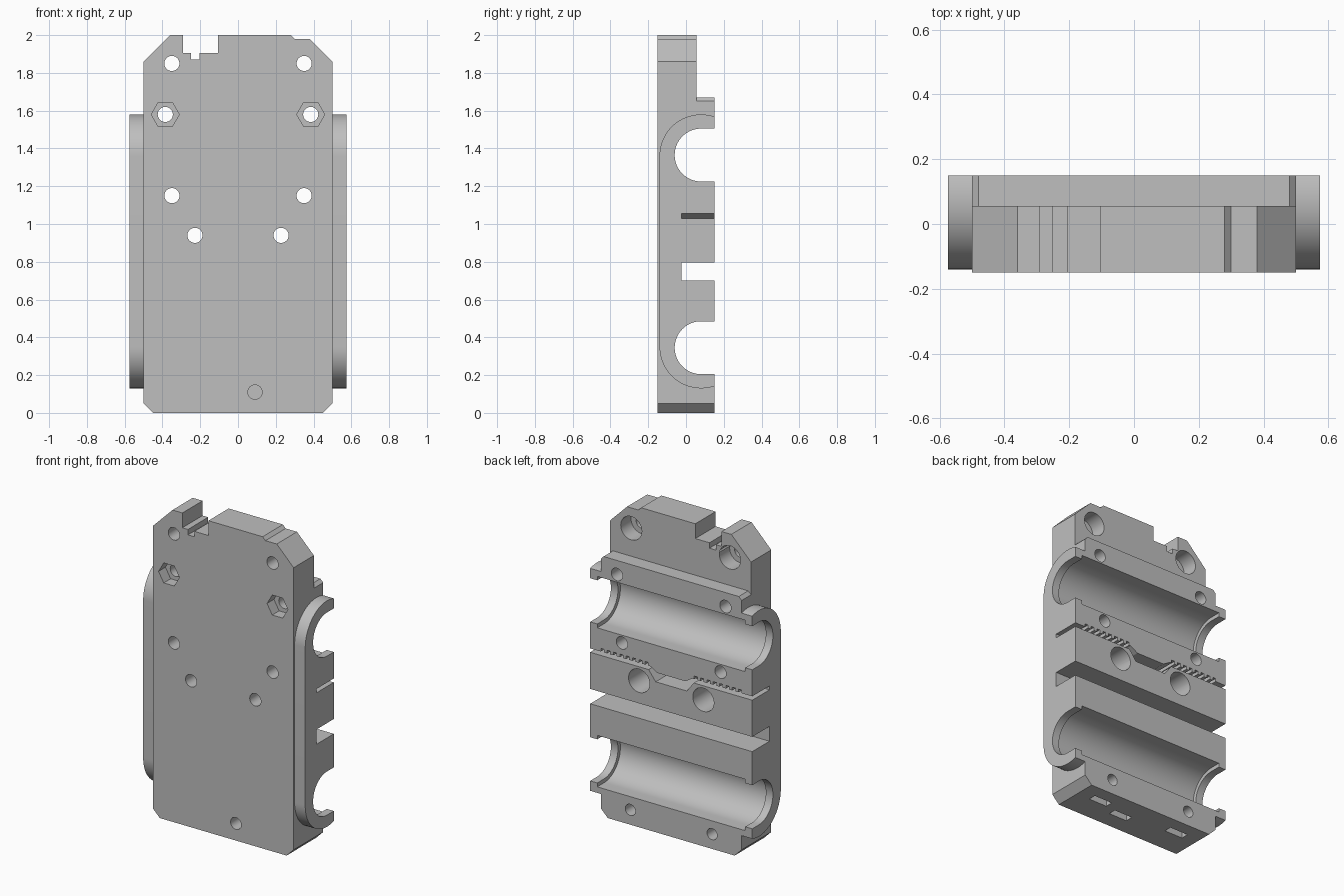
import bpy, bmesh
from math import sin, cos, pi, radians
from mathutils import Vector

scene = bpy.context.scene
if "Cube" in bpy.data.objects:
    bpy.data.objects.remove(bpy.data.objects["Cube"], do_unlink=True)

BACK, FRONT = 0.15, -0.15
WING = 0.575
PLATE_BACK = 0.055
SLOT_FLOOR = -0.025

grey = bpy.data.materials.new("plain_grey")
grey.use_nodes = True
grey.diffuse_color = (0.52, 0.52, 0.52, 1)
grey.node_tree.nodes["Principled BSDF"].inputs["Base Color"].default_value = grey.diffuse_color


def prism(name, points, axis, lo, hi):
    """Extrude a flat outline: axis 'y' takes (x, z) points, axis 'x' takes (y, z)."""
    bm = bmesh.new()
    place = (lambda a, b: (a, lo, b)) if axis == "y" else (lambda a, b: (lo, a, b))
    face = bm.faces.new([bm.verts.new(place(a, b)) for a, b in points])
    out = bmesh.ops.extrude_face_region(bm, geom=[face])
    offset = Vector((0, hi - lo, 0)) if axis == "y" else Vector((hi - lo, 0, 0))
    verts = [v for v in out["geom"] if isinstance(v, bmesh.types.BMVert)]
    bmesh.ops.translate(bm, verts=verts, vec=offset)
    bmesh.ops.recalc_face_normals(bm, faces=bm.faces)
    mesh = bpy.data.meshes.new(name)
    bm.to_mesh(mesh)
    bm.free()
    obj = bpy.data.objects.new(name, mesh)
    scene.collection.objects.link(obj)
    return obj


def arc(a, b, r, start, end, steps):
    angles = [radians(start + (end - start) * i / steps) for i in range(steps + 1)]
    return [(a + r * cos(t), b + r * sin(t)) for t in angles]


def rect(a0, a1, b0, b1):
    return [(a0, b0), (a1, b0), (a1, b1), (a0, b1)]


def combine(obj, tools, operation):
    """Apply a boolean with each tool, then discard the tools."""
    for tool in tools:
        tool.hide_render = True
        mod = obj.modifiers.new(tool.name, "BOOLEAN")
        mod.operation, mod.solver, mod.object = operation, "EXACT", tool
    bpy.context.view_layer.update()
    deps = bpy.context.evaluated_depsgraph_get()
    result = bpy.data.meshes.new_from_object(obj.evaluated_get(deps))
    obj.modifiers.clear()
    obj.data = result
    for tool in tools:
        bpy.data.objects.remove(tool, do_unlink=True)


def drill(x, z, r, lo, hi, sides=32):
    """Round (or hexagonal) hole along y."""
    return prism("hole", arc(x, z, r, 0, 360 - 360 / sides, sides - 1), "y", lo, hi)


def channel(y, z, r, half_width):
    """U-shaped bearing channel along x, open at the back."""
    outline = arc(y, z, r, 90, 270, 32) + [(0.3, z - r), (0.3, z + r)]
    return prism("channel", outline, "x", -half_width, half_width)


# Front plate with clipped corners and a stepped notch in the top edge
base = [(-0.5, 0.05), (-0.45, 0), (0.45, 0), (0.5, 0.05)]
carriage = prism("carriage_body", base + [
    (0.5, 1.86), (0.38, 1.98), (0.3, 1.98), (0.28, 2), (-0.105, 2),
    (-0.105, 1.905), (-0.205, 1.905), (-0.205, 1.87), (-0.25, 1.87),
    (-0.25, 1.905), (-0.29, 1.905), (-0.29, 2), (-0.36, 2), (-0.5, 1.86)],
    "y", FRONT, PLATE_BACK)

# Thick rear block and the rounded bearing housing that sticks out on both sides
rear_block = prism("rear_block", base + [(0.5, 1.65), (0.48, 1.67), (-0.48, 1.67), (-0.5, 1.65)],
                   "y", 0, BACK)
housing = prism("bearing_housing",
                arc(0.08, 1.36, 0.22, 71.5, 180, 32) + arc(0.08, 0.35, 0.22, 180, 288.5, 32),
                "x", -WING, WING)
combine(carriage, [rear_block, housing], "UNION")

# Bearing channels: narrow end openings and wider inner pockets
cutters = []
for z in (1.365, 0.345):
    cutters += [channel(0.08, z, 0.14, 0.7), channel(0.08, z, 0.165, 0.525)]

# Plain belt return groove
cutters.append(prism("return_groove", rect(SLOT_FLOOR, 0.3, 0.7, 0.795), "x", -0.7, 0.7))

# Toothed belt slot that dips in the middle
ceiling = [(0.7, 1.055)]
for i in range(8):
    x = 0.5 - 0.045 * i
    ceiling += [(x, 1.055), (x, 1.075), (x - 0.022, 1.075), (x - 0.022, 1.055)]
ceiling += [(0.15, 1.055), (0.1, 1.025)]
floor = [(0.11, 0.965), (0.16, 1.03), (0.7, 1.03)]
mirror = lambda pts: [(-x, z) for x, z in reversed(pts)]
cutters.append(prism("belt_slot", ceiling + mirror(ceiling) + mirror(floor) + floor,
                     "y", SLOT_FLOOR, 0.3))

# Mirrored screw holes, counterbores, nut pockets and nut slots
for s in (-1, 1):
    for x, z in ((0.35, 1.85), (0.385, 1.58), (0.35, 1.15), (0.228, 0.94)):
        cutters.append(drill(s * x, z, 0.04, -0.3, 0.3))
    cutters.append(drill(s * 0.35, 1.85, 0.075, -0.05, 0.3))
    cutters.append(drill(s * 0.228, 0.94, 0.075, -0.02, 0.3))
    cutters.append(drill(s * 0.385, 1.58, 0.074, -0.3, -0.08, 6))
    cutters.append(drill(s * 0.29, 0.095, 0.036, -0.06, 0.3))
    cutters.append(prism("nut_slot", rect(s * 0.29 - 0.065, s * 0.29 + 0.065, -0.1, 0.155),
                         "y", 0.015, 0.065))

# Single front screw hole with its own nut slot
cutters.append(drill(0.09, 0.11, 0.038, -0.3, 0.06))
cutters.append(prism("nut_slot", rect(0.025, 0.155, -0.1, 0.17), "y", -0.04, 0.01))

combine(carriage, cutters, "DIFFERENCE")

# Finish
carriage.data.materials.clear()
carriage.data.materials.append(grey)
for poly in carriage.data.polygons:
    poly.material_index = 0
bpy.ops.object.select_all(action="DESELECT")
carriage.select_set(True)
bpy.context.view_layer.objects.active = carriage
bpy.ops.object.shade_smooth_by_angle(angle=radians(30))
